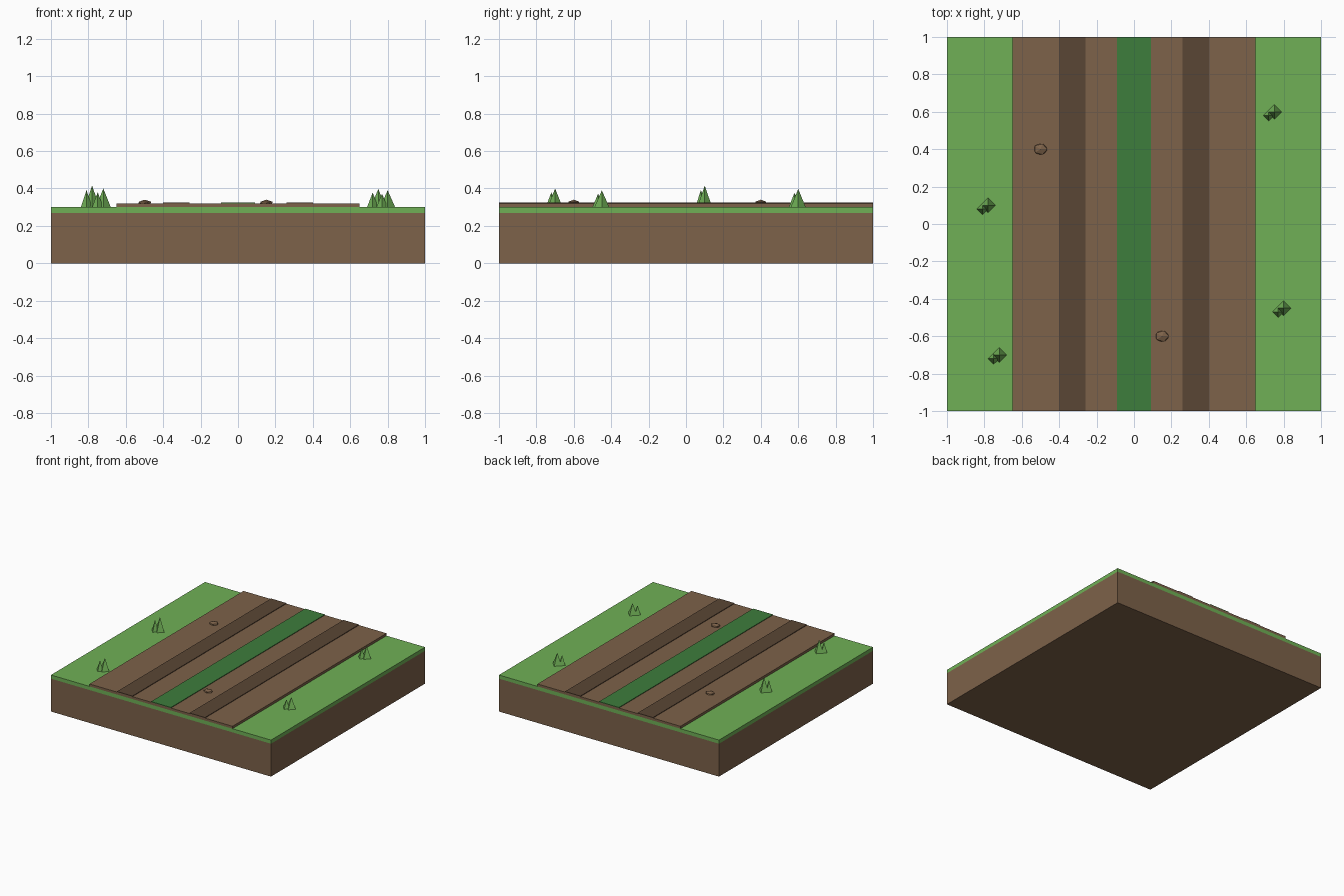
import bpy
import math

if "Cube" in bpy.data.objects:
    bpy.data.objects.remove(bpy.data.objects["Cube"])


def material(name, rgb):
    m = bpy.data.materials.new(name)
    m.diffuse_color = (*rgb, 1)
    m.use_nodes = True
    m.node_tree.nodes["Principled BSDF"].inputs["Base Color"].default_value = m.diffuse_color
    return m


DIRT = material("dirt brown", (0.205, 0.122, 0.067))
RUT = material("dark rut brown", (0.102, 0.061, 0.035))
GRASS = material("light grass green", (0.162, 0.434, 0.093))
STRIP = material("dark grass green", (0.048, 0.205, 0.045))


def finish(name, mat):
    ob = bpy.context.object
    ob.name = name
    ob.data.materials.append(mat)
    return ob


def slab(name, x0, x1, z0, z1, mat):
    """Full-length box between two x and two z values."""
    bpy.ops.mesh.primitive_cube_add(size=1, location=((x0 + x1) / 2, 0, (z0 + z1) / 2))
    ob = finish(name, mat)
    ob.scale = (x1 - x0, 2, z1 - z0)


def blade(name, x, y, radius, height):
    """Four-sided pointed grass blade standing on the turf."""
    bpy.ops.mesh.primitive_cone_add(vertices=4, radius1=radius, radius2=0, depth=height,
                                    location=(x, y, 0.30 + height / 2))
    finish(name, GRASS)


# Ground layers
slab("soil_base", -1, 1, 0, 0.27, DIRT)
slab("turf_layer", -1, 1, 0.27, 0.30, GRASS)
slab("dirt_track", -0.65, 0.65, 0.30, 0.32, DIRT)

# Wheel ruts and the grassy strip between them
slab("left_rut", -0.40, -0.26, 0.32, 0.325, RUT)
slab("right_rut", 0.26, 0.40, 0.32, 0.325, RUT)
slab("centre_grass", -0.09, 0.09, 0.32, 0.325, STRIP)

# Grass tufts: one tall and one short blade each
for i, (x, y, h) in enumerate([(-0.78, 0.10, 0.115), (-0.72, -0.70, 0.10),
                               (0.75, 0.60, 0.097), (0.80, -0.45, 0.09)], 1):
    blade(f"tuft_{i}_tall", x, y, 0.04, h)
    blade(f"tuft_{i}_short", x - 0.03, y - 0.02, 0.03, h * 0.8)

# Flattened stones on the track
for i, (x, y) in enumerate([(-0.50, 0.40), (0.15, -0.60)], 1):
    bpy.ops.mesh.primitive_ico_sphere_add(subdivisions=1, radius=0.04, location=(x, y, 0.32))
    finish(f"stone_{i}", DIRT).scale = (1, 0.85, 0.5)
